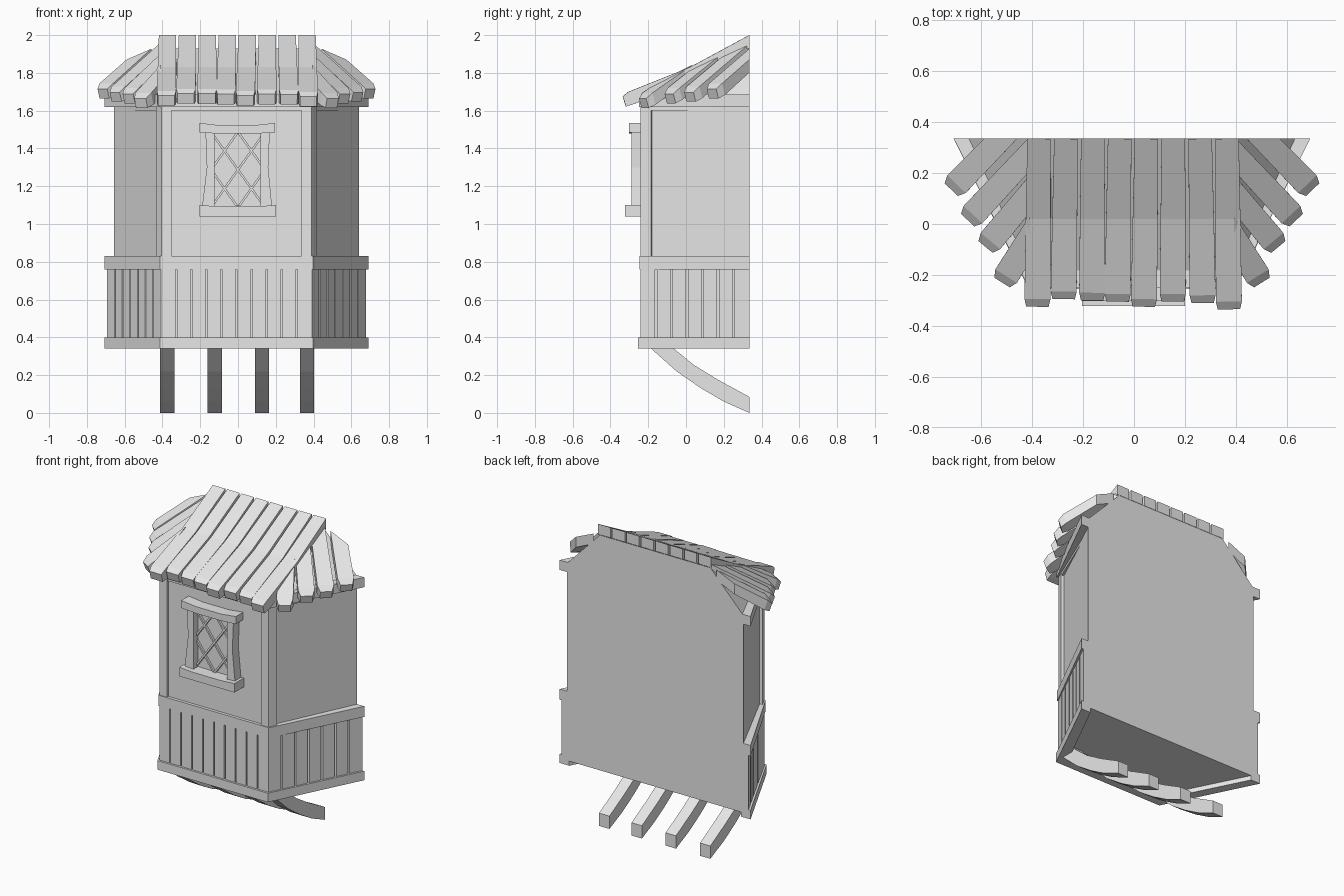
import bpy, bmesh, math, random
from mathutils import Vector

random.seed(4)
if "Cube" in bpy.data.objects:
    bpy.data.objects.remove(bpy.data.objects["Cube"])

grey = bpy.data.materials.new("plain_grey")
grey.use_nodes = True
grey.diffuse_color = (0.8, 0.8, 0.8, 1)
grey.node_tree.nodes["Principled BSDF"].inputs["Base Color"].default_value = (0.8, 0.8, 0.8, 1)

BACK = 0.335      # flat rear plane
CX = -0.008       # centre line of the bay


def finish(name, bm):
    bmesh.ops.recalc_face_normals(bm, faces=bm.faces)
    mesh = bpy.data.meshes.new(name)
    bm.to_mesh(mesh)
    bm.free()
    mesh.materials.append(grey)
    obj = bpy.data.objects.new(name, mesh)
    bpy.context.collection.objects.link(obj)
    return obj


def prism(bm, pts, axis, lo, hi):
    """Extrude a 2D outline along an axis."""
    def place(p, d):
        return {"x": (d, p[0], p[1]), "y": (p[0], d, p[1]), "z": (p[0], p[1], d)}[axis]
    a = [bm.verts.new(place(p, lo)) for p in pts]
    b = [bm.verts.new(place(p, hi)) for p in pts]
    bm.faces.new(a)
    bm.faces.new(b)
    for i in range(len(a)):
        j = (i + 1) % len(a)
        bm.faces.new((a[i], a[j], b[j], b[i]))


def solid(name, outlines, axis, lo, hi):
    bm = bmesh.new()
    for pts in outlines:
        prism(bm, pts, axis, lo, hi)
    return finish(name, bm)


def bay(front, back, y):
    """Three-sided bay footprint, from the rear left round to the rear right."""
    return [(CX - back, BACK), (CX - front, y), (CX + front, y), (CX + back, BACK)]


def plank(name, start, direction, stations, thick, clip_side=0):
    """Sweep a rectangular board through (distance, top height, half width)."""
    bm = bmesh.new()
    d = Vector((direction[0], direction[1], 0)).normalized()
    side = Vector((-d.y, d.x, 0))
    rings = []
    for t, z, hw in stations:
        c = Vector((start[0], start[1], z)) + d * t
        low = Vector((0, 0, -thick)) - d * (0.02 if t > 0 else 0)
        if t == stations[-1][0]:
            low *= 0.8
        rings.append([bm.verts.new(p) for p in
                      (c - side * hw, c + side * hw, c + side * hw + low, c - side * hw + low)])
    bm.faces.new(rings[0])
    bm.faces.new(rings[-1])
    for a, b in zip(rings, rings[1:]):
        for i in range(4):
            j = (i + 1) % 4
            bm.faces.new((a[i], a[j], b[j], b[i]))
    if clip_side:
        # trim at the rear plane and against the front slope
        cuts = [((0, BACK, 0), (0, 1, 0)), ((clip_side * 0.40 + CX, 0, 0), (-clip_side, 0, 0))]
        for co, no in cuts:
            bmesh.ops.bisect_plane(bm, geom=bm.verts[:] + bm.edges[:] + bm.faces[:],
                                   plane_co=co, plane_no=no, clear_outer=True)
            bmesh.ops.holes_fill(bm, edges=[e for e in bm.edges if e.is_boundary])
    return finish(name, bm)


# Walls
solid("wall_body", [bay(0.385, 0.648, -0.225)], "z", 0.37, 1.66)

# Trim bands; the lowest is an open frame below the floor
outer = bay(0.405, 0.70, -0.255)
inner = bay(0.36, 0.63, -0.20)
solid("base_trim", [outer + inner[::-1]], "z", 0.34, 0.40)
solid("middle_trim", [bay(0.405, 0.70, -0.245)], "z", 0.76, 0.83)
solid("top_trim", [bay(0.405, 0.70, -0.25)], "z", 1.62, 1.685)

# Corner posts
post = [(0.345, -0.20), (0.345, -0.24), (0.398, -0.24), (0.425, -0.185), (0.37, -0.17)]
solid("corner_posts", [[(CX + s * x, y) for x, y in post] for s in (-1, 1)], "z", 0.83, 1.62)


# Lower cladding boards
def boards(a, b, n, inward, gap=0.006):
    a, b, inward = Vector(a), Vector(b), Vector(inward)
    step = (b - a) / n
    g = step.normalized() * gap
    out = []
    for i in range(n):
        p = a + step * i + (g if i else g * 0)
        q = a + step * (i + 1) - (g if i < n - 1 else g * 0)
        out.append([p, q, q + inward, p + inward])
    return out


corners = bay(0.40, 0.685, -0.242)
cladding = boards(corners[1], corners[2], 10, (0, 0.03), 0.004)
cladding += boards(corners[1], corners[0], 7, (0.045, 0))
cladding += boards(corners[2], corners[3], 7, (-0.045, 0))
solid("lower_cladding", cladding, "z", 0.39, 0.77)

# Curved support brackets
bracket = [(-0.19, 0.345), (-0.05, 0.22), (0.08, 0.13), (0.2, 0.06), (BACK, 0.0),
           (BACK, 0.085), (0.17, 0.175), (0.04, 0.255), (-0.07, 0.345), (-0.1, 0.38), (-0.18, 0.38)]
for x in (-0.375, -0.123, 0.127, 0.365):
    solid("support_bracket", [bracket], "x", x - 0.038, x + 0.038)

# Roof core
bm = bmesh.new()
for s in (-1, 1):
    for x, y, z in ((0.40, -0.235, 1.60), (0.64, BACK, 1.60), (0.40, -0.235, 1.66),
                    (0.64, BACK, 1.685), (0.405, BACK, 1.93)):
        bm.verts.new((CX + s * x, y, z))
bmesh.ops.convex_hull(bm, input=bm.verts[:])
finish("roof_core", bm)


# Front roof planks
def front_height(y):
    return 1.83 + (y - 0.02) * (0.54 if y > 0.02 else 0.4)


ends = (-0.325, -0.295, -0.30, -0.305, -0.325, -0.305, -0.31, -0.335)
for i, end in enumerate(ends):
    x = -0.373 + i * 0.1055
    lean = random.uniform(-0.012, 0.012)
    stations = [(BACK - y, front_height(y) - drop, hw) for y, drop, hw in
                ((BACK, 0, 0.046), (0.02, 0, 0.049), (end + 0.03, 0, 0.051), (end, 0.012, 0.044))]
    plank("front_roof_plank", (x, BACK), (lean, -0.66), stations, 0.068)


# Fanned side roof planks
def hip_height(x, y):
    return 1.95 - 0.48 * (x - 0.41) - 0.4 * (BACK - y)


fan = [((0.71, 0.135), (0.70, -0.72)), ((0.645, 0.015), (0.68, -0.73)),
       ((0.575, -0.09), (0.64, -0.77)), ((0.51, -0.23), (0.53, -0.85))]
for s, label in ((1, "left"), (-1, "right")):
    for end, direction in fan:
        d = Vector(direction).normalized()
        length = 0.5
        start = Vector(end) - d * length
        stations = []
        for t, hw, drop in ((0, 0.044, 0), (length - 0.03, 0.05, 0), (length, 0.036, 0.012)):
            p = start + d * t
            stations.append((t, hip_height(p.x, p.y) - drop, hw))
        plank(label + "_roof_plank", (CX + s * start.x, start.y), (s * d.x, d.y),
              stations, 0.062, s)

# Window frame
lintel = [(-0.205, 1.485), (-0.10, 1.478), (0.09, 1.478), (0.195, 1.485),
          (0.195, 1.535), (0.09, 1.523), (-0.10, 1.523), (-0.205, 1.535)]
sill = [(-0.205, 1.04), (0.2, 1.04), (0.2, 1.10), (0.10, 1.093), (-0.10, 1.093), (-0.205, 1.10)]
solid("window_lintel", [lintel], "y", -0.302, -0.20)
solid("window_sill", [sill], "y", -0.322, -0.20)
jambs = [[(-0.19, 1.09), (-0.125, 1.09), (-0.125, 1.485), (-0.172, 1.485), (-0.165, 1.3)],
         [(0.12, 1.09), (0.18, 1.09), (0.16, 1.3), (0.168, 1.485), (0.12, 1.485)]]
solid("window_jambs", jambs, "y", -0.288, -0.20)
solid("window_pane", [[(-0.13, 1.09), (0.13, 1.09), (0.13, 1.485), (-0.13, 1.485)]],
      "y", -0.238, -0.20)

# Diagonal lattice, clipped to the opening
x0, x1, z0, z1 = -0.127, 0.122, 1.095, 1.48
slope = 1.4
for s, depth in ((1, -0.256), (-1, -0.252)):
    bm = bmesh.new()
    for shift in (-0.2, 0, 0.2):
        mid = (z0 + z1) / 2 + shift
        a, b = mid - s * slope * 0.2, mid + s * slope * 0.2
        prism(bm, [(-0.2, a - 0.01), (0.2, b - 0.01), (0.2, b + 0.01), (-0.2, a + 0.01)],
              "y", depth, -0.23)
    for co, no in (((x0, 0, 0), (-1, 0, 0)), ((x1, 0, 0), (1, 0, 0)),
                   ((0, 0, z0), (0, 0, -1)), ((0, 0, z1), (0, 0, 1))):
        bmesh.ops.bisect_plane(bm, geom=bm.verts[:] + bm.edges[:] + bm.faces[:],
                               plane_co=co, plane_no=no, clear_outer=True)
    finish("window_lattice", bm)
